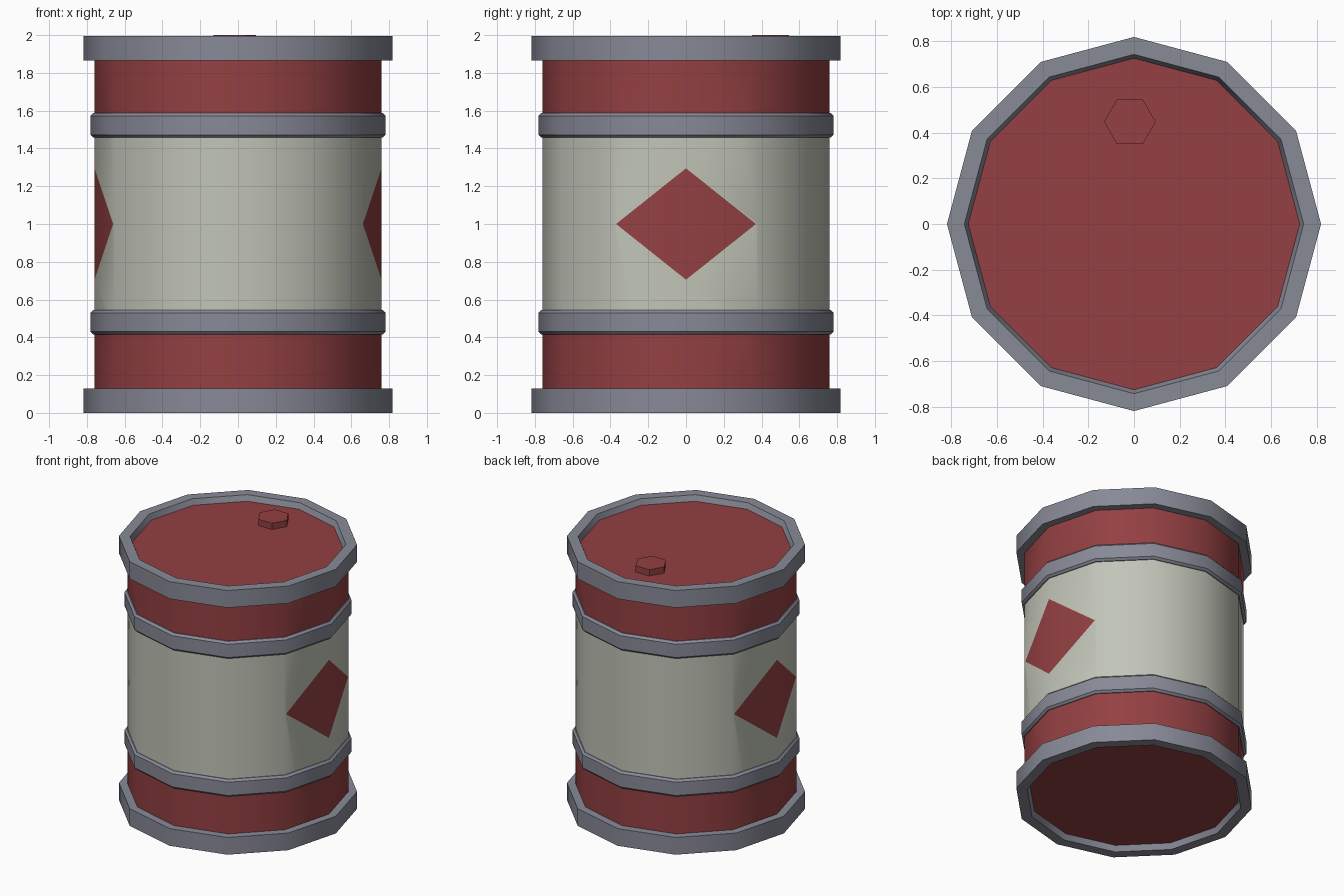
import bpy, bmesh, math
from mathutils import Vector

if "Cube" in bpy.data.objects:
    bpy.data.objects.remove(bpy.data.objects["Cube"])

SIDES = 12
TOP = 1.995          # top of the upper rim
LID_DEPTH = 0.042    # recess of both end plates


def material(name, srgb):
    m = bpy.data.materials.new(name)
    m.diffuse_color = [(c / 255) ** 2.2 for c in srgb] + [1]
    m.use_nodes = True
    m.node_tree.nodes["Principled BSDF"].inputs["Base Color"].default_value = m.diffuse_color
    return m


red = material("barrel red", (146, 66, 68))
cream = material("cream paint", (192, 195, 182))
steel = material("steel grey", (134, 136, 149))


def finish(bm, name, mats):
    me = bpy.data.meshes.new(name)
    bm.to_mesh(me)
    bm.free()
    for m in mats:
        me.materials.append(m)
    ob = bpy.data.objects.new(name, me)
    bpy.context.collection.objects.link(ob)
    bpy.ops.object.select_all(action='DESELECT')
    ob.select_set(True)
    bpy.context.view_layer.objects.active = ob
    bpy.ops.object.shade_smooth_by_angle(angle=math.radians(38))
    return ob


def lathe(profile):
    """Spin (radius, z) points; a profile running upwards faces outwards."""
    bm = bmesh.new()
    rings = []
    for r, z in profile:
        rings.append([bm.verts.new((r * math.cos(a), r * math.sin(a), z))
                      for a in (math.tau * i / SIDES for i in range(SIDES))])
    for lo, hi in zip(rings, rings[1:]):
        for i in range(SIDES):
            j = (i + 1) % SIDES
            bm.faces.new((lo[i], lo[j], hi[j], hi[i]))
    return bm


def disc(name, mat, r, z, up):
    bm = bmesh.new()
    vs = [bm.verts.new((r * math.cos(math.tau * i / SIDES),
                        r * math.sin(math.tau * i / SIDES), z)) for i in range(SIDES)]
    bm.faces.new(vs if up else vs[::-1])
    return finish(bm, name, [mat])


# Barrel wall: red ends, cream middle
bm = lathe([(0.76, 0.13), (0.76, 0.48), (0.76, 1.52), (0.76, TOP - 0.13)])

# Cut the diamonds into the left and right sides of the wall
HALF_Y, HALF_Z = 0.37, 0.295
for sy in (-1, 1):
    for sz in (-1, 1):
        faces = [f for f in bm.faces
                 if abs(f.calc_center_median().x) > 0.6
                 and abs(f.calc_center_median().z - 1) < 0.5]
        geom = set(faces)
        for f in faces:
            geom.update(f.edges)
            geom.update(f.verts)
        bmesh.ops.bisect_plane(bm, geom=list(geom), dist=1e-5,
                               plane_co=(0, sy * HALF_Y, 1),
                               plane_no=Vector((0, sy / HALF_Y, sz / HALF_Z)).normalized())
for f in bm.faces:
    c = f.calc_center_median()
    diamond = abs(c.x) > 0.6 and abs(c.y) / HALF_Y + abs(c.z - 1) / HALF_Z < 1
    f.material_index = 1 if 0.48 < c.z < 1.52 and not diamond else 0
finish(bm, "barrel_wall", [red, cream])

# Chamfered hoops around the wall
for name, z in (("lower_hoop", 0.48), ("upper_hoop", 1.522)):
    prof = [(0.76, z - 0.065), (0.766, z - 0.065), (0.781, z - 0.05),
            (0.781, z + 0.05), (0.766, z + 0.065), (0.76, z + 0.065)]
    finish(lathe(prof), name, [steel])

# End rims with a slightly tapered inner lip
rim = [(0.725, LID_DEPTH), (0.742, 0), (0.818, 0), (0.818, 0.13), (0.76, 0.13)]
finish(lathe(rim), "bottom_rim", [steel])
finish(lathe([(r, TOP - z) for r, z in reversed(rim)]), "top_rim", [steel])

# Recessed end plates
disc("bottom_plate", red, 0.725, LID_DEPTH, False)
disc("lid", red, 0.725, TOP - LID_DEPTH, True)

# Hexagonal filler cap
bm = bmesh.new()
base = TOP - LID_DEPTH
bmesh.ops.create_cone(bm, cap_ends=True, segments=6, radius1=0.113, radius2=0.113,
                      depth=2.0 - base)
# Put two corners on the x axis whatever the starting angle
v = bm.verts[:][0].co
turn = -math.atan2(v.y, v.x)
for v in bm.verts:
    x, y = v.co.x, v.co.y
    v.co = (x * math.cos(turn) - y * math.sin(turn) - 0.018,
            x * math.sin(turn) + y * math.cos(turn) + 0.447,
            v.co.z + (2.0 + base) / 2)
finish(bm, "filler_cap", [red])
